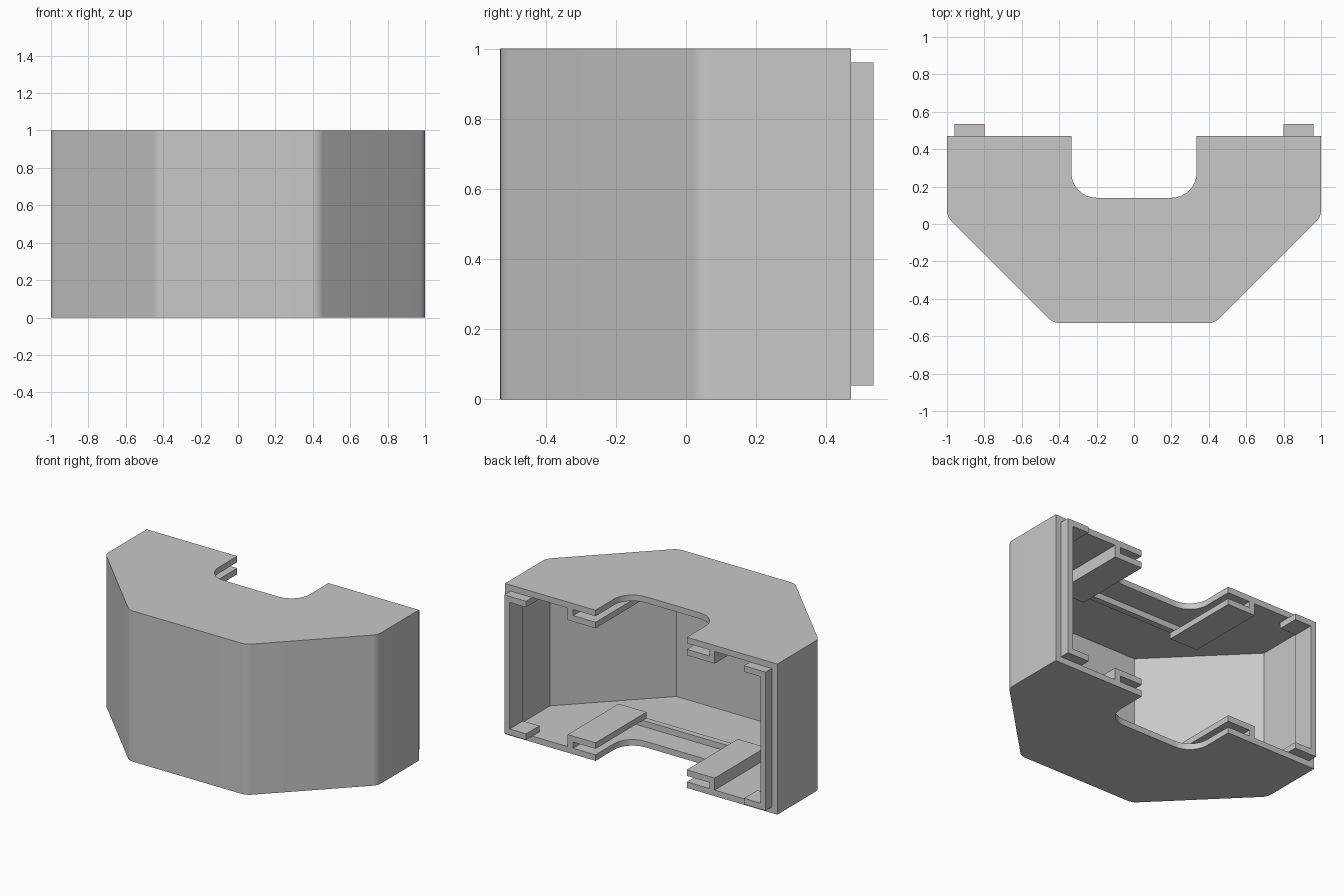
import bpy, bmesh, math
from mathutils import Vector

old = bpy.data.objects.get("Cube")
if old:
    bpy.data.objects.remove(old, do_unlink=True)

T = 0.04                  # sheet thickness
BACK, FRONT = 0.47, -0.53
SHOULDER = 0.04           # y where the angled sides begin
NOSE = 0.43               # half width of the front face
NOTCH_X, NOTCH_Y = 0.335, 0.14
RAIL_X, RAIL_Y = 0.54, -0.065

grey = bpy.data.materials.new("plain grey")
grey.use_nodes = True
grey.diffuse_color = (0.58, 0.58, 0.58, 1)
grey.node_tree.nodes["Principled BSDF"].inputs["Base Color"].default_value = grey.diffuse_color


def rounded(points, steps=8):
    """Outline from (x, y, radius) corners, with arcs where the radius is set."""
    out = []
    for i, (x, y, r) in enumerate(points):
        p = Vector((x, y))
        if not r:
            out.append(p)
            continue
        u = (Vector(points[i - 1][:2]) - p).normalized()
        v = (Vector(points[(i + 1) % len(points)][:2]) - p).normalized()
        half = u.angle(v) / 2
        centre = p + (u + v).normalized() * r / math.sin(half)
        a = p + u * r / math.tan(half) - centre
        b = p + v * r / math.tan(half) - centre
        sweep = a.angle(b)
        for k in range(steps + 1):
            t = k / steps
            out.append(centre + (a * math.sin((1 - t) * sweep) + b * math.sin(t * sweep)) / math.sin(sweep))
    return out


def prism(name, outline, z0, z1):
    """Solid with the given outline between two heights."""
    bm = bmesh.new()
    face = bm.faces.new([bm.verts.new((p[0], p[1], z0)) for p in outline])
    top = bmesh.ops.extrude_face_region(bm, geom=[face])["geom"]
    bmesh.ops.translate(bm, vec=(0, 0, z1 - z0),
                        verts=[g for g in top if isinstance(g, bmesh.types.BMVert)])
    bmesh.ops.recalc_face_normals(bm, faces=bm.faces)
    mesh = bpy.data.meshes.new(name)
    bm.to_mesh(mesh)
    bm.free()
    obj = bpy.data.objects.new(name, mesh)
    bpy.context.collection.objects.link(obj)
    mesh.materials.append(grey)
    return obj


def box(name, x0, x1, y0, y1, z0, z1):
    return prism(name, [(x0, y0), (x1, y0), (x1, y1), (x0, y1)], z0, z1)


def activate(obj):
    bpy.ops.object.select_all(action="DESELECT")
    obj.select_set(True)
    bpy.context.view_layer.objects.active = obj


def cut(target, cutter):
    cutter.hide_render = True
    mod = target.modifiers.new("cut", "BOOLEAN")
    mod.operation, mod.solver, mod.object = "DIFFERENCE", "EXACT", cutter
    activate(target)
    bpy.ops.object.modifier_apply(modifier=mod.name)
    bpy.data.objects.remove(cutter, do_unlink=True)


def symmetric(half):
    """Complete a right-hand outline with its mirror image."""
    return half + [(-x, y, r) for x, y, r in reversed(half)]


# Hollow housing, open at the back
housing = prism("housing", rounded(symmetric(
    [(NOSE, FRONT, 0.08), (1, SHOULDER, 0.08), (1, BACK, 0)])), 0, 1)
shift = T * math.tan(math.radians(22.5))
cavity = prism("cavity_cutter", rounded(symmetric(
    [(NOSE - shift, FRONT + T, 0), (1 - T, SHOULDER + shift, 0), (1 - T, BACK + 0.2, 0)])), T, 1 - T)
cut(housing, cavity)

# Rounded notch through the floor and the roof
notch = prism("notch_cutter", rounded(symmetric(
    [(NOTCH_X, NOTCH_Y, 0.135), (NOTCH_X, BACK + 0.2, 0)])), -0.1, 1.1)
cut(housing, notch)
activate(housing)
bpy.ops.object.shade_smooth_by_angle(angle=math.radians(30))

# Rails around the notch, and the snap-in frames at the back edges
for level, flip in (("lower", False), ("upper", True)):
    def span(a, b):
        return (1 - b, 1 - a) if flip else (a, b)

    box(level + "_stop_rib", -RAIL_X, RAIL_X, RAIL_Y, RAIL_Y + T, *span(T, 2 * T))
    for side, s in (("left", 1), ("right", -1)):
        name = f"{level}_{side}_"
        box(name + "rail_web", s * (RAIL_X - T), s * RAIL_X, RAIL_Y + T, BACK, *span(T, 2 * T))
        box(name + "rail_flange", s * NOTCH_X, s * RAIL_X, RAIL_Y, BACK, *span(2 * T, 3 * T))

for side, s in (("left", 1), ("right", -1)):
    frame = prism(side + "_back_frame", [
        (s * 0.96, T), (s * 0.8, T), (s * 0.8, 2 * T), (s * 0.92, 2 * T),
        (s * 0.92, 1 - 2 * T), (s * 0.8, 1 - 2 * T), (s * 0.8, 1 - T), (s * 0.96, 1 - T)], 0, 0.14)
    # Stand the C-shaped outline upright
    for v in frame.data.vertices:
        x, z, d = v.co
        v.co = (x, BACK + 0.065 - d, z)
    frame.data.flip_normals()
    bm = bmesh.new()
    bm.from_mesh(frame.data)
    bmesh.ops.recalc_face_normals(bm, faces=bm.faces)
    bm.to_mesh(frame.data)
    bm.free()
